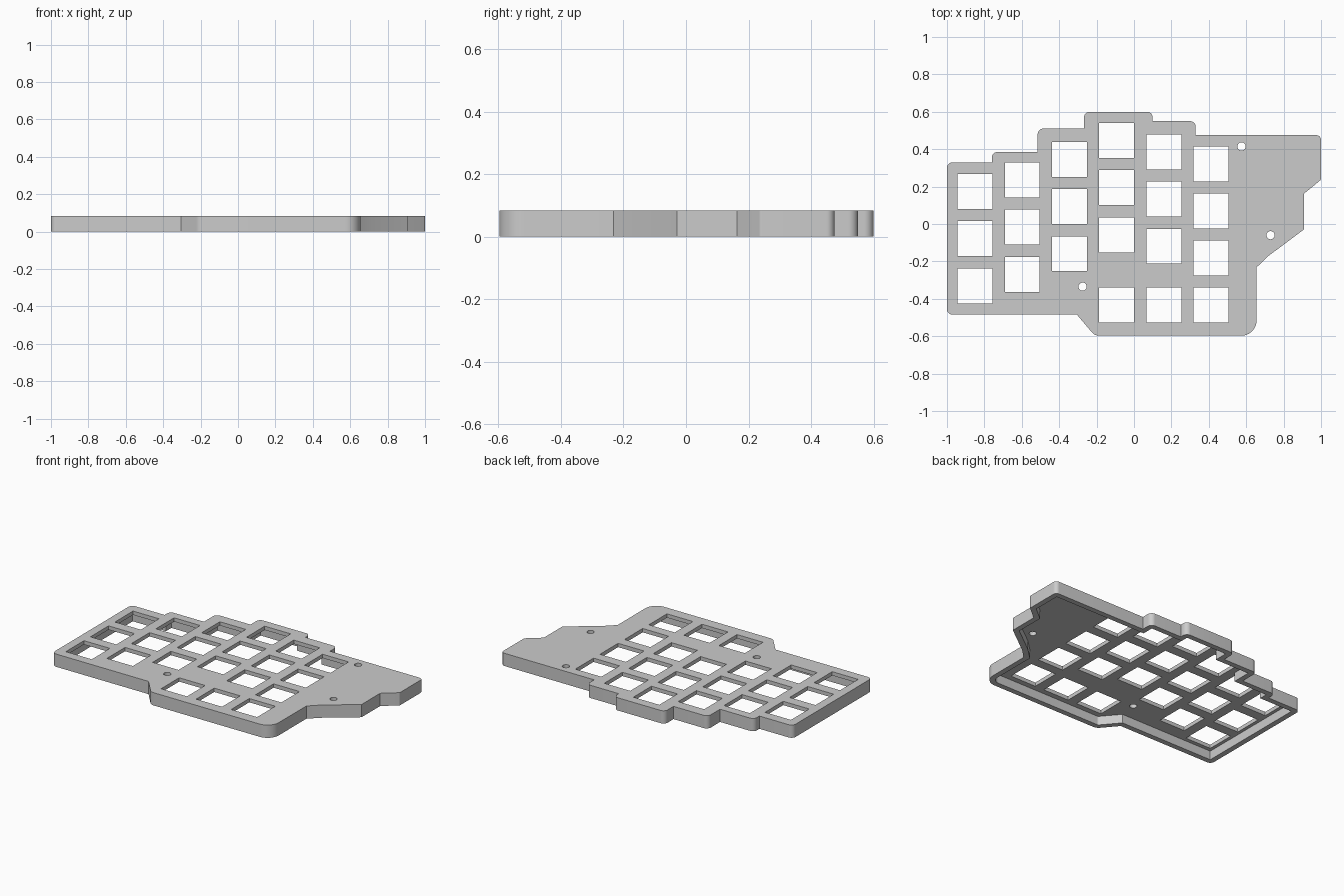
import bpy, bmesh, math
from mathutils import Vector

HEIGHT, PLATE, RIM = 0.083, 0.025, 0.035
PITCH, KEY = 0.2525, 0.187

old = bpy.data.objects.get("Cube")
if old:
    bpy.data.objects.remove(old, do_unlink=True)

grey = bpy.data.materials.new("Light grey")
grey.use_nodes = True
colour = (0.6, 0.6, 0.6, 1)
grey.diffuse_color = colour
grey.node_tree.nodes["Principled BSDF"].inputs["Base Color"].default_value = colour


def inset(corners, d):
    """Move every edge of a counter-clockwise outline inwards by d."""
    result = []
    for i, (x, y, r) in enumerate(corners):
        p = Vector((x, y))
        a = (p - Vector(corners[i - 1][:2])).normalized()
        b = (Vector(corners[(i + 1) % len(corners)][:2]) - p).normalized()
        na, nb = Vector((-a.y, a.x)), Vector((-b.y, b.x))
        q = p + (na + nb) * d / (1 + na.dot(nb))
        result.append((q.x, q.y, max(r - d, 0)))
    return result


def rounded(corners, steps=8):
    """Replace each corner that has a radius by an arc."""
    points = []
    for i, (x, y, r) in enumerate(corners):
        p = Vector((x, y))
        if r < 0.002:
            points.append(p)
            continue
        a = (Vector(corners[i - 1][:2]) - p).normalized()
        b = (Vector(corners[(i + 1) % len(corners)][:2]) - p).normalized()
        half = math.acos(a.dot(b)) / 2
        centre = p + (a + b).normalized() * r / math.sin(half)
        start = p + a * r / math.tan(half) - centre
        end = p + b * r / math.tan(half) - centre
        for k in range(steps + 1):
            points.append(centre + start.lerp(end, k / steps).normalized() * r)
    return points


def prism(name, loops, z0, z1):
    """Extrude closed outlines into solids."""
    bm = bmesh.new()
    for loop in loops:
        low = [bm.verts.new((p[0], p[1], z0)) for p in loop]
        high = [bm.verts.new((p[0], p[1], z1)) for p in loop]
        bm.faces.new(low[::-1])
        bm.faces.new(high)
        for i in range(len(loop)):
            bm.faces.new((low[i - 1], low[i], high[i], high[i - 1]))
    mesh = bpy.data.meshes.new(name)
    bm.to_mesh(mesh)
    bm.free()
    mesh.materials.append(grey)
    ob = bpy.data.objects.new(name, mesh)
    bpy.context.collection.objects.link(ob)
    return ob


def square(x, y):
    h = KEY / 2
    return [(x - h, y - h), (x + h, y - h), (x + h, y + h), (x - h, y + h)]


def circle(x, y, r, n=24):
    return [(x + r * math.cos(k * math.tau / n), y + r * math.sin(k * math.tau / n))
            for k in range(n)]


# Outline corners: x, y, radius, counter-clockwise from the front left
outline = [
    (-1, -0.485, 0.03), (-0.305, -0.485, 0), (-0.21, -0.597, 0.05),
    (0.655, -0.597, 0.08), (0.655, -0.232, 0), (0.72, -0.17, 0),
    (0.91, -0.028, 0), (0.91, 0.163, 0), (1, 0.237, 0.015),
    (1, 0.475, 0.025), (0.33, 0.475, 0), (0.33, 0.55, 0.03),
    (0.1, 0.55, 0), (0.1, 0.6, 0.03), (-0.267, 0.6, 0.03),
    (-0.267, 0.51, 0), (-0.515, 0.51, 0.03), (-0.515, 0.385, 0),
    (-0.76, 0.385, 0.03), (-0.76, 0.33, 0), (-1, 0.33, 0.03),
]
case = prism("keyboard_case", [rounded(outline)], 0, HEIGHT)

# Hollow underside leaving a rim
cavity = prism("cavity_cutter", [rounded(inset(outline, RIM))], -0.1, HEIGHT - PLATE)

# Staggered key columns, thumb row and screw holes
holes = []
for column, top in enumerate([0.174, 0.236, 0.346, 0.447, 0.386, 0.322]):
    x = -0.85 + column * PITCH
    holes += [square(x, top - row * PITCH) for row in range(3)]
    if column > 2:
        holes.append(square(x, -0.433))
holes += [circle(x, y, 0.022) for x, y in [(0.575, 0.415), (0.73, -0.06), (-0.275, -0.335)]]
openings = prism("opening_cutter", holes, -0.2, HEIGHT + 0.1)

# Cut, bake the result and drop the cutters
for cutter in (cavity, openings):
    cutter.hide_render = True
    mod = case.modifiers.new(cutter.name, "BOOLEAN")
    mod.operation = "DIFFERENCE"
    mod.solver = "EXACT"
    mod.object = cutter
bpy.context.view_layer.update()
baked = bpy.data.meshes.new_from_object(case.evaluated_get(bpy.context.evaluated_depsgraph_get()))
case.modifiers.clear()
case.data = baked
for cutter in (cavity, openings):
    bpy.data.objects.remove(cutter, do_unlink=True)

bpy.ops.object.select_all(action="DESELECT")
case.select_set(True)
bpy.context.view_layer.objects.active = case
bpy.ops.object.shade_smooth_by_angle(angle=math.radians(30))
